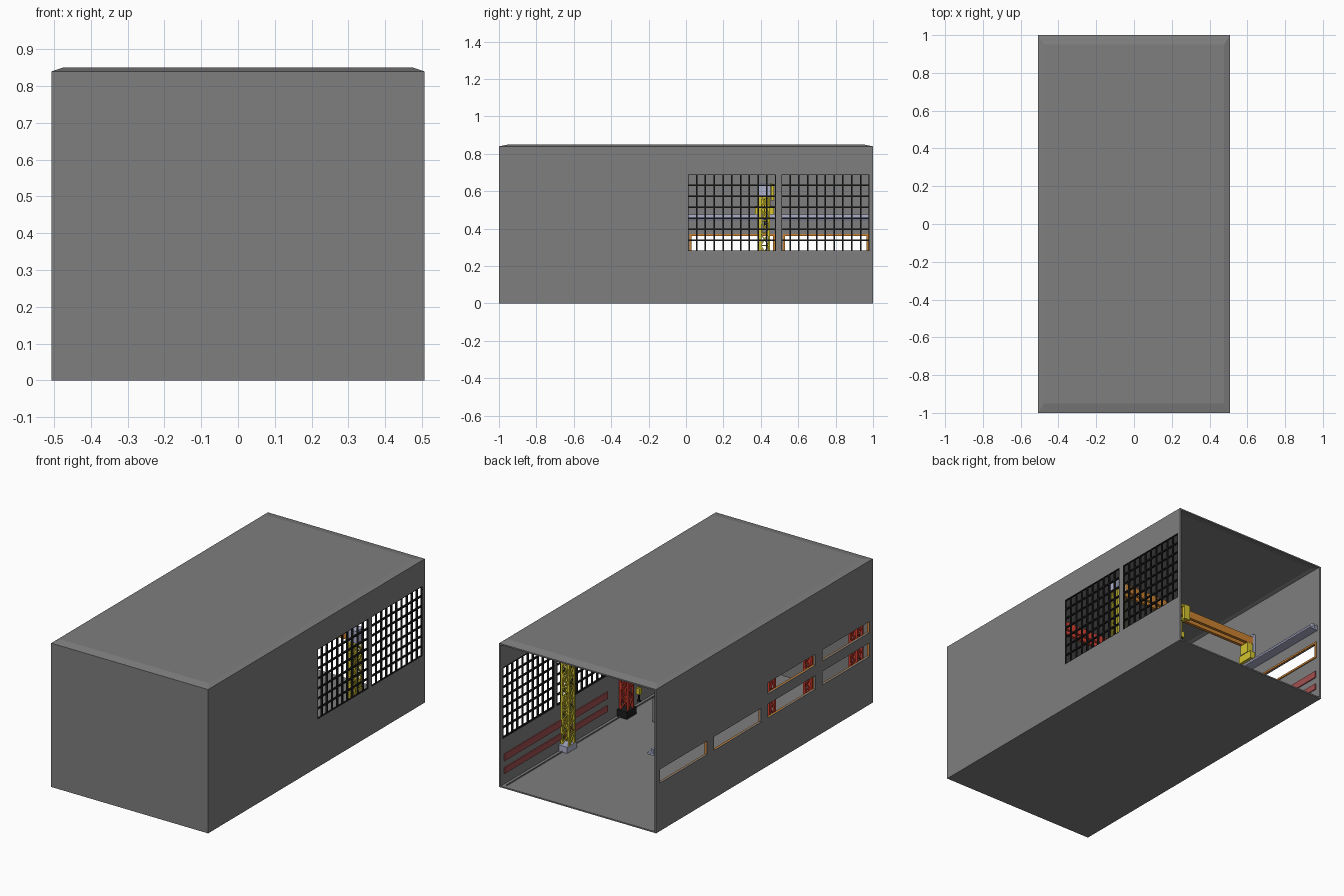
import bpy, bmesh
from mathutils import Vector, Matrix

if "Cube" in bpy.data.objects:
    bpy.data.objects.remove(bpy.data.objects["Cube"])


def mat(name, c):
    m = bpy.data.materials.new(name)
    m.diffuse_color = (*c, 1)
    m.use_nodes = True
    m.node_tree.nodes["Principled BSDF"].inputs["Base Color"].default_value = m.diffuse_color
    return m


GREY = mat("concrete grey", (.21, .21, .21))
BLACK = mat("black", (.012, .012, .012))
YELLOW = mat("yellow", (.65, .55, .03))
RED = mat("red", (.68, .05, .03))
MAROON = mat("dull red", (.36, .08, .08))
ORANGE = mat("orange", (.6, .22, .03))
STEEL = mat("blue grey steel", (.42, .44, .6))


def finish(name, bm, material):
    bmesh.ops.recalc_face_normals(bm, faces=bm.faces)
    me = bpy.data.meshes.new(name)
    bm.to_mesh(me)
    bm.free()
    me.materials.append(material)
    ob = bpy.data.objects.new(name, me)
    bpy.context.collection.objects.link(ob)
    return ob


def add_box(bm, x0, x1, y0, y1, z0, z1):
    m = Matrix.Translation(((x0 + x1) / 2, (y0 + y1) / 2, (z0 + z1) / 2))
    bmesh.ops.create_cube(bm, size=1, matrix=m @ Matrix.Diagonal((x1 - x0, y1 - y0, z1 - z0, 1)))


def boxes(name, material, *dims):
    bm = bmesh.new()
    for d in dims:
        add_box(bm, *d)
    return finish(name, bm, material)


def add_bar(bm, a, b, t):
    a, b = Vector(a), Vector(b)
    d = b - a
    rot = d.to_track_quat('Z', 'Y').to_matrix().to_4x4()
    bmesh.ops.create_cube(bm, size=1, matrix=Matrix.Translation((a + b) / 2) @ rot
                          @ Matrix.Diagonal((t, t, d.length, 1)))


X, T, H = .507, .01, .84


def side_wall(name, x, holes):
    """Side wall as a grid of faces with the window cells left out."""
    ys = sorted({-1, 1} | {v for h in holes for v in h[:2]})
    zs = sorted({0, H} | {v for h in holes for v in h[2:]})
    bm = bmesh.new()
    for y0, y1 in zip(ys, ys[1:]):
        for z0, z1 in zip(zs, zs[1:]):
            cy, cz = (y0 + y1) / 2, (z0 + z1) / 2
            if any(h[0] < cy < h[1] and h[2] < cz < h[3] for h in holes):
                continue
            bm.faces.new([bm.verts.new((x, y, z)) for y, z in
                          ((y0, z0), (y1, z0), (y1, z1), (y0, z1))])
    bmesh.ops.remove_doubles(bm, verts=bm.verts, dist=1e-5)
    ob = finish(name, bm, GREY)
    for p in ob.data.polygons:
        if p.normal.x * x < 0:
            p.flip()
    mod = ob.modifiers.new("thickness", 'SOLIDIFY')
    mod.thickness, mod.offset = T, -1


# Hall shell, open at the back
big = [(.01, .48, .28, .69), (.51, .98, .28, .69)]
low = [(a, a + .435, .28, .36) for a in (.03, .53, -.97, -.47)]
high = [(a, a + .435, .42, .485) for a in (-.97, -.47)]
side_wall("right_wall", X, big)
side_wall("left_wall", -X, low + high)
boxes("front_wall", GREY, (-X, X, -1, -1 + T, 0, H))
boxes("floor", GREY, (-X, X, -1, 1, 0, .008))

# Roof: thin shell with sloping edges
bm = bmesh.new()
rings = []
for dz in (0, -.008):
    for w, l, z in ((X, 1, H), (X - .03, .95, .85)):
        rings.append([bm.verts.new((sx * w, sy * l, z + dz))
                      for sx, sy in ((-1, -1), (1, -1), (1, 1), (-1, 1))])
for a, b in ((0, 1), (2, 3), (0, 2)):
    for i in range(4):
        j = (i + 1) % 4
        bm.faces.new((rings[a][i], rings[a][j], rings[b][j], rings[b][i]))
bm.faces.new(rings[1])
bm.faces.new(rings[3])
finish("roof", bm, GREY)

# Black glazing grids in the large right windows
bm = bmesh.new()
for y0, y1, z0, z1 in big:
    for i in range(11):
        y = y0 + (y1 - y0) * i / 10
        add_box(bm, X - .01, X, y - .004, y + .004, z0, z1)
    for i in range(8):
        z = z0 + (z1 - z0) * i / 7
        add_box(bm, X - .01, X, y0, y1, z - .004, z + .004)
finish("window_grids", bm, BLACK)

# Orange frames inside the left windows
bm = bmesh.new()
for y0, y1, z0, z1 in low + high:
    f, a, b = .011, -X + .005, -X + .016
    for z in (z0 - f, z1):
        add_box(bm, a, b, y0 - f, y1 + f, z, z + f)
    for y in (y0 - f, y1):
        add_box(bm, a, b, y, y + f, z0, z1)
finish("left_window_frames", bm, ORANGE)

# Dull red bands along both walls of the back half
for side, name in ((1, "right"), (-1, "left")):
    a, b = sorted((side * (X - T), side * (X - T - .006)))
    boxes(name + "_wall_bands", MAROON, (a, b, .02, .97, .07, .105), (a, b, .02, .97, .145, .185))

# Crane rail on the left wall, floor rail on the right
boxes("wall_rail", STEEL, (-.497, -.44, .01, .985, .44, .45), (-.497, -.485, .01, .985, .45, .47),
      (-.475, -.462, .01, .985, .45, .475))
boxes("floor_rail", GREY, (.472, .478, -.98, .98, .008, .013))


def lattice_leg(name, x, y, z0, z1, material, w=.046, n=8):
    bm = bmesh.new()
    h = w / 2
    c = [(x - h, y - h), (x + h, y - h), (x + h, y + h), (x - h, y + h)]
    for px, py in c:
        add_bar(bm, (px, py, z0), (px, py, z1), .011)
    s = (z1 - z0) / n
    for k in range(n):
        za, zb = z0 + k * s, z0 + (k + 1) * s
        for i in range(4):
            p, q = c[i], c[(i + 1) % 4]
            if k % 2:
                p, q = q, p
            add_bar(bm, (*p, za), (*q, zb), .007)
            add_bar(bm, (*p, zb), (*q, zb), .007)
    finish(name, bm, material)


def bridge(name, y, x0, x1, beam, trim):
    """Twin girders with a trolley, hoist rope and hook."""
    boxes(name + "_girders", beam, *[(x0, x1, y + d - .009, y + d + .009, .58, .625)
                                     for d in (-.022, .022)])
    boxes(name + "_trolley", trim, (-.02, .04, y - .035, y + .04, .626, .645),
          (-.01, .03, y + .034, y + .05, .55, .64), (-.006, .026, y - .01, y + .01, .56, .62),
          (.007, .012, y - .003, y + .003, .47, .56), (-.002, .022, y - .01, y + .01, .455, .49))
    boxes(name + "_hook", BLACK, (.007, .013, y - .004, y + .004, .42, .455),
          (.0, .02, y - .004, y + .004, .41, .42))


# Yellow half-gantry crane: one leg on the floor, one end on the wall rail
Y = .42
boxes("yellow_crane_foot", STEEL, (.442, .496, Y - .045, Y + .045, .008, .045))
lattice_leg("yellow_crane_leg", .467, Y, .045, .575, YELLOW)
boxes("yellow_crane_end_boxes", STEEL, (.44, .494, Y - .033, Y + .033, .575, .645),
      (-.494, -.478, Y - .033, Y + .033, .475, .645))
boxes("yellow_crane_end_truck", YELLOW, (-.478, -.445, Y - .05, Y + .05, .476, .52),
      (-.476, -.44, Y - .03, Y + .03, .52, .58))
bridge("yellow_crane", Y, -.478, .44, ORANGE, YELLOW)

# Red full-gantry cranes in the front half
for i, y in enumerate((-.11, -.5, -.92)):
    n = "red_crane_%d" % (i + 1)
    for x, side in ((.46, "right"), (-.455, "left")):
        boxes(n + "_foot_" + side, BLACK, (x - .032, x + .032, y - .045, y + .045, .008, .05))
        lattice_leg(n + "_leg_" + side, x, y, .05, .58, RED)
    bridge(n, y, -.48, .485, RED, RED)

# Small grey cabinet on the floor with a red cap
boxes("cabinet", GREY, (.2, .3, -.22, -.12, .008, .15))
boxes("cabinet_cap", RED, (.21, .29, -.21, -.13, .15, .17))
